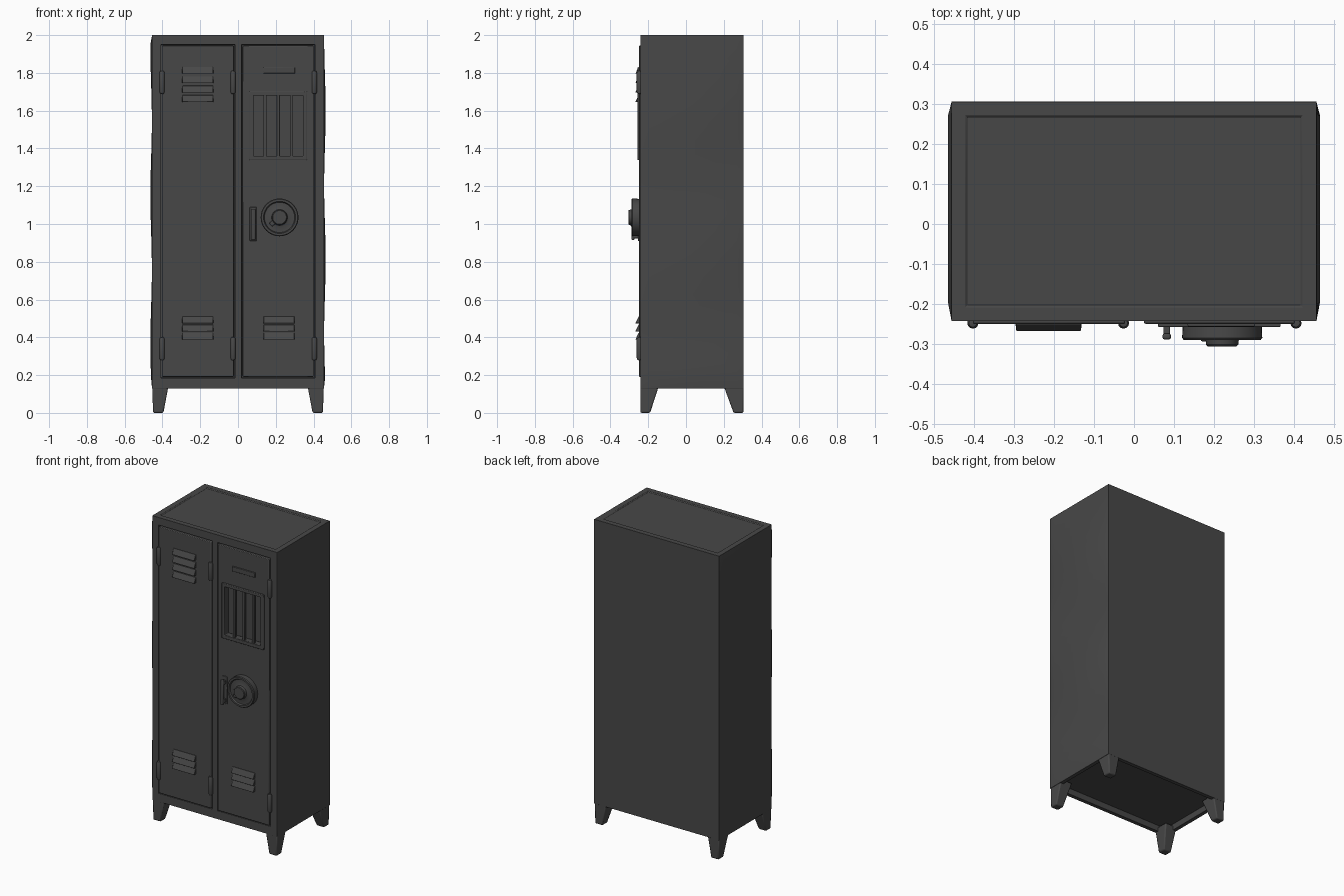
import bpy, bmesh, math
from mathutils import Vector, Matrix

if "Cube" in bpy.data.objects:
    bpy.data.objects.remove(bpy.data.objects["Cube"])

mat = bpy.data.materials.new("dark grey steel")
mat.diffuse_color = (0.064, 0.064, 0.064, 1)
mat.use_nodes = True
mat.node_tree.nodes["Principled BSDF"].inputs["Base Color"].default_value = mat.diffuse_color

FRONT = -0.242          # front of the cabinet frame
DOOR = -0.249           # front of the doors


def finish(bm, name, bevel=0.0, segs=2):
    bmesh.ops.recalc_face_normals(bm, faces=bm.faces)
    me = bpy.data.meshes.new(name)
    bm.to_mesh(me)
    bm.free()
    me.materials.append(mat)
    ob = bpy.data.objects.new(name, me)
    bpy.context.scene.collection.objects.link(ob)
    bpy.context.view_layer.objects.active = ob
    bpy.ops.object.select_all(action='DESELECT')
    ob.select_set(True)
    if bevel:
        m = ob.modifiers.new("bevel", 'BEVEL')
        m.width, m.segments, m.limit_method = bevel, segs, 'ANGLE'
        m.angle_limit = math.radians(35)
    bpy.ops.object.shade_smooth_by_angle(angle=math.radians(35))
    return ob


def box(name, x0, x1, y0, y1, z0, z1, bevel=0.0, move=None):
    """Box between limits; move(co) can reshape its corners."""
    bm = bmesh.new()
    bmesh.ops.create_cube(bm, size=1)
    for v in bm.verts:
        v.co = Vector((x1 if v.co.x > 0 else x0, y1 if v.co.y > 0 else y0,
                       z1 if v.co.z > 0 else z0))
        if move:
            move(v.co)
    return finish(bm, name, bevel)


def slab(xs, zs, y0, y1, holes=()):
    """Grid of cells in the xz plane, minus holes, extruded to y1."""
    bm = bmesh.new()
    v = [[bm.verts.new((x, y0, z)) for z in zs] for x in xs]
    for i in range(len(xs) - 1):
        for j in range(len(zs) - 1):
            if (i, j) not in holes:
                bm.faces.new((v[i][j], v[i + 1][j], v[i + 1][j + 1], v[i][j + 1]))
    r = bmesh.ops.extrude_face_region(bm, geom=bm.faces[:])
    new = [g for g in r["geom"] if isinstance(g, bmesh.types.BMVert)]
    bmesh.ops.translate(bm, verts=new, vec=(0, y1 - y0, 0))
    bmesh.ops.recalc_face_normals(bm, faces=bm.faces)
    loose = [u for u in bm.verts if not u.link_faces]
    bmesh.ops.delete(bm, geom=loose, context='VERTS')
    return bm


def lathe(name, profile, pos, axis_y=True, steps=32, bevel=0.0):
    """Spin (radius, height) points; height runs to -y or to z."""
    bm = bmesh.new()
    vs = [bm.verts.new((r, 0, h)) for r, h in profile]
    es = [bm.edges.new(p) for p in zip(vs, vs[1:])]
    bmesh.ops.spin(bm, geom=vs + es, cent=(0, 0, 0), axis=(0, 0, 1),
                   angle=math.tau, steps=steps)
    bmesh.ops.remove_doubles(bm, verts=bm.verts, dist=1e-5)
    rot = Matrix.Rotation(math.pi / 2, 4, 'X') if axis_y else Matrix()
    bm.transform(Matrix.Translation(pos) @ rot)
    return finish(bm, name, bevel)


# Cabinet shell with door recesses, sunken top and hollow underside
rows = [0.13, 0.185] + [0.185 + 1.765 * i / 24 for i in range(1, 25)] + [2.0]
bm = slab([-0.455, -0.408, -0.016, 0.019, 0.407, 0.455], rows, FRONT, 0.305)


def inset(test, thick, depth):
    bm.normal_update()
    fs = [f for f in bm.faces if test(f, f.calc_center_median())]
    bmesh.ops.inset_region(bm, faces=fs, thickness=thick, depth=depth,
                           use_even_offset=True)
    return fs


for a, b in ((-0.408, -0.016), (0.019, 0.407)):
    inset(lambda f, c: f.normal.y < -0.9 and a < c.x < b and 0.185 < c.z < 1.95,
          0.001, -0.032)
for sign, rim, drop in ((1, 0.034, 0.005), (-1, 0.025, 0.035)):
    fs = inset(lambda f, c: f.normal.z * sign > 0.9 and (c.z > 1.99 or c.z < 0.14),
               rim, 0)
    bmesh.ops.inset_region(bm, faces=fs, thickness=0.006, depth=-drop,
                           use_even_offset=True)
# Slightly bowed side sheets
for y in (-0.195, 0.03, 0.27):
    bmesh.ops.bisect_plane(bm, geom=bm.verts[:] + bm.edges[:] + bm.faces[:],
                           plane_co=(0, y, 0), plane_no=(0, 1, 0))
for v in bm.verts:
    if abs(v.co.x) > 0.454 and -0.2 < v.co.y < 0.28 and 0.15 < v.co.z < 1.98:
        bow = 0.005 + 0.004 * math.sin(v.co.z * 8 + v.co.x * 3)
        v.co.x += math.copysign(bow, v.co.x)
finish(bm, "cabinet_shell", 0.005)

# Doors: plain left one, right one with a window opening
finish(slab([-0.402, -0.022], [0.191, 1.944], DOOR, -0.208), "left_door", 0.004)
finish(slab([0.025, 0.08, 0.346, 0.401], [0.191, 1.36, 1.68, 1.944], DOOR, -0.208,
            {(1, 1)}), "right_door", 0.004)

# Window frame and bars
finish(slab([0.06, 0.082, 0.344, 0.366], [1.338, 1.36, 1.68, 1.702], DOOR - 0.008,
            DOOR + 0.004, {(1, 1)}), "window_frame", 0.003)
for i in range(3):
    x = 0.143 + 0.07 * i
    box("window_bar", x - 0.009, x + 0.009, DOOR + 0.001, DOOR + 0.016,
        1.35, 1.69, 0.003)


# Tapered legs
def leg(sx, sy):
    def taper(c):
        foot = c.z < 0.01
        x = (0.395 if foot else 0.366) if abs(c.x) < 0.42 else (0.45 if foot else 0.454)
        if sy < 0:
            y = (-0.190 if foot else -0.140) if c.y > -0.2 else -0.2415
        else:
            y = (0.252 if foot else 0.195) if c.y < 0.27 else 0.3045
        c.x, c.y = sx * x, y
    ys = (-0.24, -0.15) if sy < 0 else (0.2, 0.3)
    box("leg", *sorted((sx * 0.37, sx * 0.455)), *ys, 0, 0.155, 0.007, taper)


for sx in (-1, 1):
    for sy in (-1, 1):
        leg(sx, sy)


# Louvres: wedges that lean out towards their lower edge
def louvre(xc, top):
    def slope(c):
        if c.y < -0.25:
            if c.z > top - 0.01:
                c.y = DOOR - 0.002
            c.x = xc + (c.x - xc) * 0.97
    box("louvre", xc - 0.083, xc + 0.083, -0.268, -0.245, top - 0.036, top, 0.002, slope)


for i in range(4):
    louvre(-0.213, 1.832 - 0.05 * i)
for x in (-0.213, 0.217):
    for i in range(3):
        louvre(x, 0.51 - 0.043 * i)

# Label plate
box("label_plate", 0.134, 0.302, DOOR - 0.007, DOOR + 0.003, 1.797, 1.829, 0.003)

# Hinges
for x in (-0.402, -0.026, 0.404):
    for z in (0.34, 1.75):
        lathe("hinge", [(0, -0.062), (0.010, -0.06), (0.014, -0.05), (0.014, 0.05),
                        (0.010, 0.06), (0, 0.062)], (x, -0.247, z), False, 12)

# Combination dial with raised rim, knob and pointer
lathe("dial", [(0.098, -0.005), (0.1, 0.036), (0.096, 0.041), (0.085, 0.041),
               (0.08, 0.032), (0.05, 0.032), (0.042, 0.036), (0.04, 0.053),
               (0.036, 0.057), (0, 0.057)], (0.22, DOOR + 0.001, 1.035), True, 40)
p = box("dial_pointer", -0.012, 0.012, -0.293, -0.275, -0.062, 0.0, 0.004)
p.matrix_world = Matrix.Translation((0.22, 0, 1.035)) @ Matrix.Rotation(math.radians(50), 4, 'Y')

# Door handle
box("handle_plate", 0.062, 0.098, DOOR - 0.005, DOOR + 0.003, 0.91, 1.09, 0.003)
box("handle_grip", 0.071, 0.092, -0.288, -0.273, 0.915, 1.08, 0.005)
for z in (0.935, 1.055):
    box("handle_post", 0.073, 0.09, -0.278, -0.245, z - 0.012, z + 0.012, 0.003)
